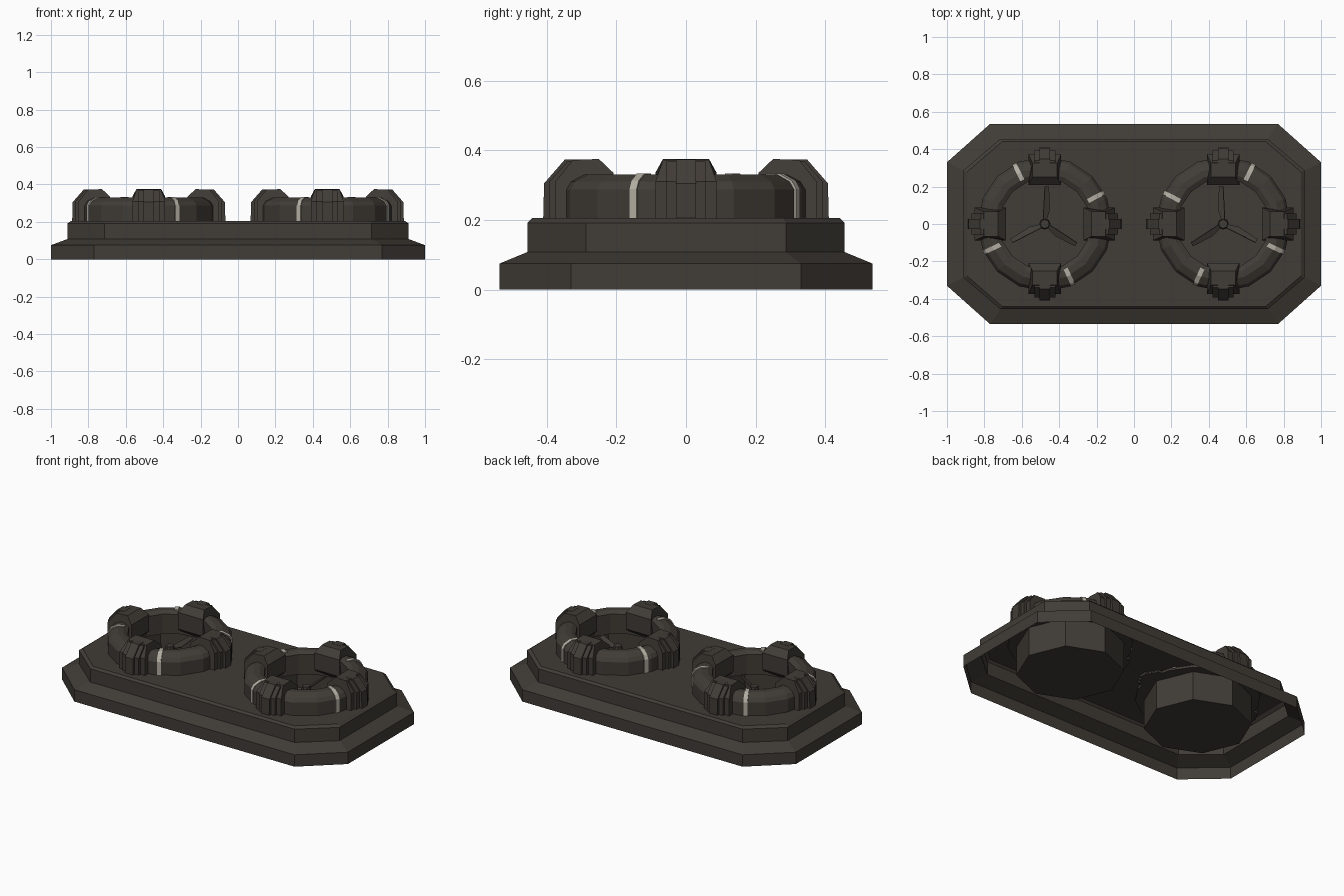
import bpy, bmesh
from math import cos, sin, pi, radians
from mathutils import Vector, Matrix

if "Cube" in bpy.data.objects:
    bpy.data.objects.remove(bpy.data.objects["Cube"])


def material(name, rgb):
    m = bpy.data.materials.new(name)
    m.diffuse_color = (*rgb, 1)
    m.use_nodes = True
    m.node_tree.nodes["Principled BSDF"].inputs["Base Color"].default_value = m.diffuse_color
    return m


DARK = material("dark brown metal", (0.052, 0.045, 0.037))
LIGHT = material("pale stripe", (0.45, 0.42, 0.36))
CX = 0.477  # distance of each fan from the centre


def finish(name, bm, mat, recalc=True):
    if recalc:
        bmesh.ops.recalc_face_normals(bm, faces=bm.faces[:])
    me = bpy.data.meshes.new(name)
    bm.to_mesh(me)
    bm.free()
    me.materials.append(mat)
    ob = bpy.data.objects.new(name, me)
    bpy.context.collection.objects.link(ob)
    return ob


def bridge(bm, a, b):
    n = len(a)
    for i in range(n):
        j = (i + 1) % n
        bm.faces.new((a[i], a[j], b[j], b[i]))


def octagon(bm, x, y, cx, cy, z):
    pts = [(x, -cy), (x, cy), (cx, y), (-cx, y), (-x, cy), (-x, -cy), (-cx, -y), (cx, -y)]
    return [bm.verts.new((px, py, z)) for px, py in pts]


def circle(bm, cx, r, z, n):
    return [bm.verts.new((cx + r * cos(2 * pi * i / n), r * sin(2 * pi * i / n), z)) for i in range(n)]


def place(bm, side, angle=0):
    # turn a part around the fan axis, move it to the left fan, mirror for the right
    m = Matrix.Translation((-CX, 0, 0)) @ Matrix.Rotation(radians(angle), 4, 'Z')
    if side > 0:
        m = Matrix.Scale(-1, 4, (1, 0, 0)) @ m
    bmesh.ops.transform(bm, matrix=m, verts=bm.verts[:])


def slab(profile, width, taper_z=9.0, taper=1.0):
    # radial (r, z) profile given thickness along the tangent
    bm = bmesh.new()
    ends = []
    for s in (-1, 1):
        ends.append([bm.verts.new((r, s * width / 2 * (taper if z > taper_z else 1), z)) for r, z in profile])
    bridge(bm, *ends)
    bm.faces.new(ends[0])
    bm.faces.new(ends[1])
    return bm


# stepped base shell, open below, with a hole for each well
bm = bmesh.new()
rows = [octagon(bm, *p) for p in (
    (1.0, 0.535, 0.77, 0.33, 0.0), (1.0, 0.535, 0.77, 0.33, 0.075),
    (0.912, 0.455, 0.715, 0.287, 0.108), (0.912, 0.455, 0.715, 0.287, 0.192),
    (0.893, 0.442, 0.703, 0.278, 0.205))]
for a, b in zip(rows, rows[1:]):
    bridge(bm, a, b)
edges = []
loops = [rows[-1]] + [circle(bm, s * CX, 0.31, 0.205, 8) for s in (-1, 1)]
for loop in loops:
    for i, v in enumerate(loop):
        w = loop[(i + 1) % len(loop)]
        edges.append(bm.edges.get((v, w)) or bm.edges.new((v, w)))
bmesh.ops.triangle_fill(bm, use_beauty=True, use_dissolve=False, edges=edges, normal=Vector((0, 0, 1)))
finish("stepped_base", bm, DARK)

RING = [(0.36, 0.19), (0.36, 0.287), (0.345, 0.31), (0.305, 0.33), (0.27, 0.33),
        (0.243, 0.315), (0.243, 0.19)]
STRIPE = [(0.361, 0.2), (0.361, 0.289), (0.347, 0.313), (0.306, 0.334), (0.262, 0.334), (0.262, 0.2)]
CLAMP = [(0.375, 0.19), (0.375, 0.31), (0.325, 0.372), (0.25, 0.375), (0.208, 0.335),
         (0.208, 0.23), (0.25, 0.19)]
MID = [(0.392, 0.19), (0.392, 0.31), (0.34, 0.368), (0.3, 0.368), (0.3, 0.19)]
RIB = [(0.41, 0.19), (0.407, 0.305), (0.347, 0.374), (0.3, 0.374), (0.3, 0.19)]

for side, label in ((-1, "left"), (1, "right")):
    # sunken well
    bm = bmesh.new()
    low, top = circle(bm, side * CX, 0.31, 0.006, 8), circle(bm, side * CX, 0.31, 0.205, 8)
    bridge(bm, low, top)
    bm.faces.new(low)
    finish(label + "_well", bm, DARK)

    # rounded collar ring
    bm = bmesh.new()
    rows = [circle(bm, 0, r, z, 16) for r, z in RING]
    for a, b in zip(rows, rows[1:] + rows[:1]):
        bridge(bm, a, b)
    place(bm, side)
    finish(label + "_collar", bm, DARK)

    # four clamps with stepped outer ribs
    for k in range(4):
        for part, prof, width, tz, tp in (("clamp", CLAMP, 0.176, 0.34, 0.75),
                                          ("clamp_step", MID, 0.112, 9, 1),
                                          ("clamp_rib", RIB, 0.056, 9, 1)):
            bm = slab(prof, width, tz, tp)
            place(bm, side, 90 * k)
            finish(f"{label}_{part}_{k + 1}", bm, DARK)

    # pale stripes over the collar
    for k, ang in enumerate((28, 117, 205, -65)):
        bm = slab(STRIPE, 0.024)
        place(bm, side, ang)
        finish(f"{label}_stripe_{k + 1}", bm, LIGHT)

    # fan hub and three pitched blades
    bm = bmesh.new()
    bmesh.ops.create_cone(bm, cap_ends=True, segments=8, radius1=0.03, radius2=0.024, depth=0.05,
                          matrix=Matrix.Translation((0, 0, 0.205)))
    place(bm, side)
    finish(label + "_fan_hub", bm, DARK)
    for k in range(3):
        bm = bmesh.new()
        ends = []
        for z in (-0.003, 0.003):
            ends.append([bm.verts.new((x, y, z)) for x, y in
                         ((0.02, -0.008), (0.08, -0.025), (0.2, -0.012), (0.2, 0.012), (0.02, 0.012))])
        bridge(bm, *ends)
        bm.faces.new(ends[0])
        bm.faces.new(ends[1])
        bmesh.ops.transform(bm, verts=bm.verts[:], matrix=Matrix.Translation((0, 0, 0.205))
                            @ Matrix.Rotation(radians(25), 4, 'X'))
        place(bm, side, 87 + 120 * k)
        finish(f"{label}_fan_blade_{k + 1}", bm, DARK)
